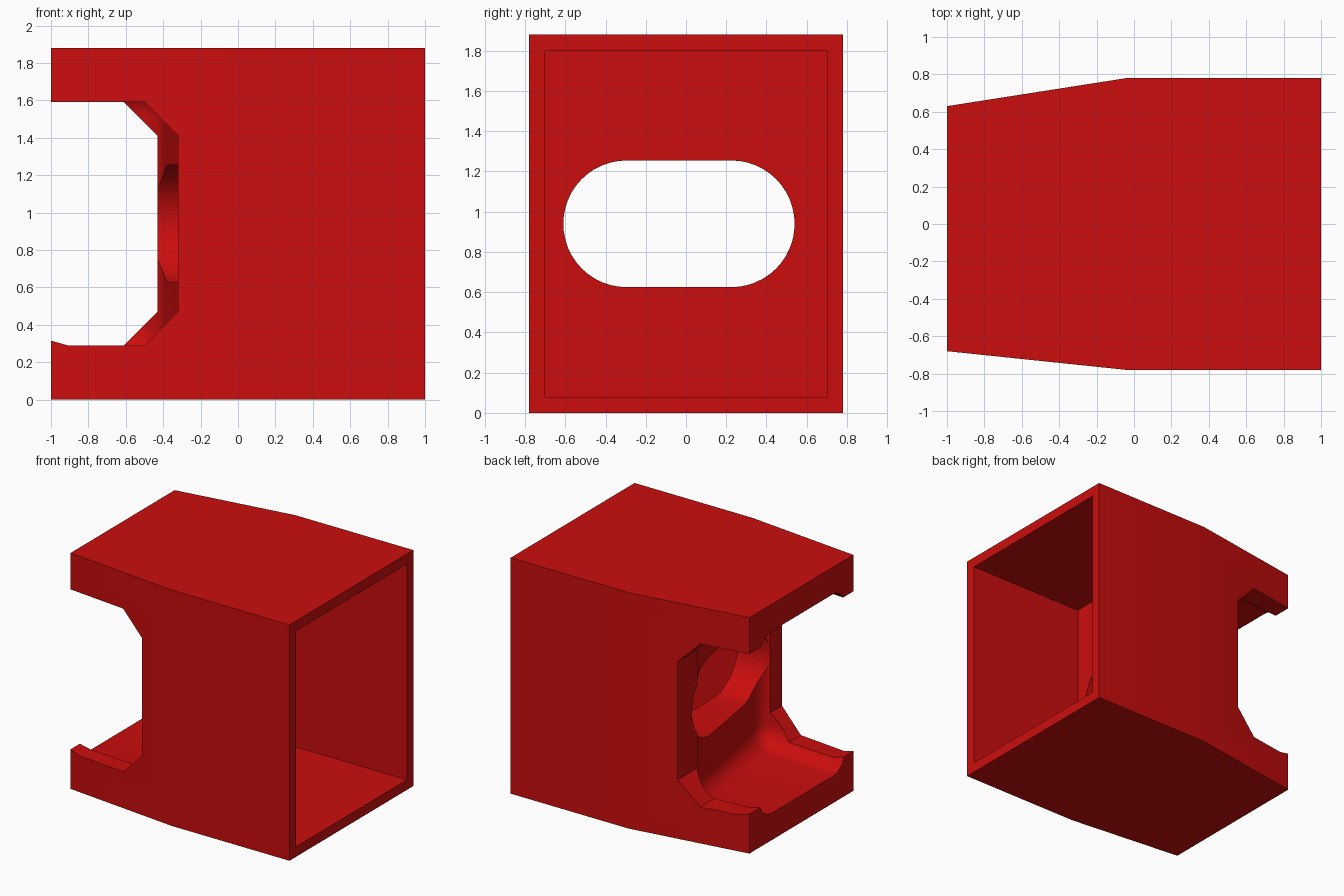
import bpy, bmesh, math
from mathutils import Vector

if "Cube" in bpy.data.objects:
    bpy.data.objects.remove(bpy.data.objects["Cube"])

red = bpy.data.materials.new("red")
red.diffuse_color = (0.6, 0.004, 0.004, 1)
red.use_nodes = True
red.node_tree.nodes["Principled BSDF"].inputs["Base Color"].default_value = red.diffuse_color


def prism(name, outline, depth):
    """Closed solid from an outline of 3D points swept along a depth vector."""
    bm = bmesh.new()
    face = bm.faces.new([bm.verts.new(p) for p in outline])
    swept = bmesh.ops.extrude_face_region(bm, geom=[face])["geom"]
    bmesh.ops.translate(bm, vec=Vector(depth),
                        verts=[v for v in swept if isinstance(v, bmesh.types.BMVert)])
    bmesh.ops.recalc_face_normals(bm, faces=bm.faces)
    return finish(name, bm)


def finish(name, bm):
    mesh = bpy.data.meshes.new(name)
    bm.to_mesh(mesh)
    bm.free()
    mesh.materials.append(red)
    obj = bpy.data.objects.new(name, mesh)
    bpy.context.collection.objects.link(obj)
    return obj


def cut(body, cutter):
    """Subtract the cutter and remove it."""
    mod = body.modifiers.new("cut", 'BOOLEAN')
    mod.operation, mod.solver, mod.object = 'DIFFERENCE', 'EXACT', cutter
    bpy.context.view_layer.objects.active = body
    bpy.ops.object.modifier_apply(modifier=mod.name)
    bpy.data.objects.remove(cutter)


# Outer block, tapered towards the left end
plan = [(-1, -0.68), (-0.04, -0.78), (1, -0.78), (1, 0.78), (-0.04, 0.78), (-1, 0.63)]
body = prism("housing", [(x, y, 0) for x, y in plan], (0, 0, 1.88))

# Rectangular pocket in the right end
pocket = [(-0.03, y, z) for y, z in ((-0.7, 0.08), (0.7, 0.08), (0.7, 1.8), (-0.7, 1.8))]
cut(body, prism("pocket", pocket, (1.2, 0, 0)))

# Rounded, slightly skewed cavity in the left end
bm = bmesh.new()
bmesh.ops.create_cube(bm, size=2)
for v in bm.verts:
    inner = v.co.x > 0
    y = -0.035 + v.co.y * (0.59 if inner else 0.53)
    v.co = Vector((-0.335 - 0.16 * y if inner else -1.15, y, 0.94 + 0.725 * v.co.z))
rounded = [e for e in bm.edges if max(v.co.x for v in e.verts) > -1]
bmesh.ops.bevel(bm, geom=rounded, offset=0.16, segments=8, profile=0.5, affect='EDGES')
bmesh.ops.recalc_face_normals(bm, faces=bm.faces)
cut(body, finish("cavity", bm))

# Long round-ended slot through the middle wall
slot = []
for side in (1, -1):
    for i in range(25):
        a = math.pi * (i / 24 - 0.5)
        slot.append((-0.5, -0.035 + side * (0.26 + 0.315 * math.cos(a)),
                     0.94 + side * 0.315 * math.sin(a)))
cut(body, prism("slot", slot, (0.7, 0, 0)))

# Chamfered openings in the front and rear walls
for name, edge, y0, depth in (("front_opening", -0.32, -1, 0.55),
                              ("rear_opening", -0.43, 1, -0.6)):
    outline = [(-1.1, 0.343), (-0.91, 0.29), (edge - 0.18, 0.29), (edge, 0.47),
               (edge, 1.41), (edge - 0.18, 1.59), (-1.1, 1.59)]
    cut(body, prism(name, [(x, y0, z) for x, z in outline], (0, depth, 0)))

body.select_set(True)
bpy.context.view_layer.objects.active = body
bpy.ops.object.shade_smooth_by_angle(angle=math.radians(30))
